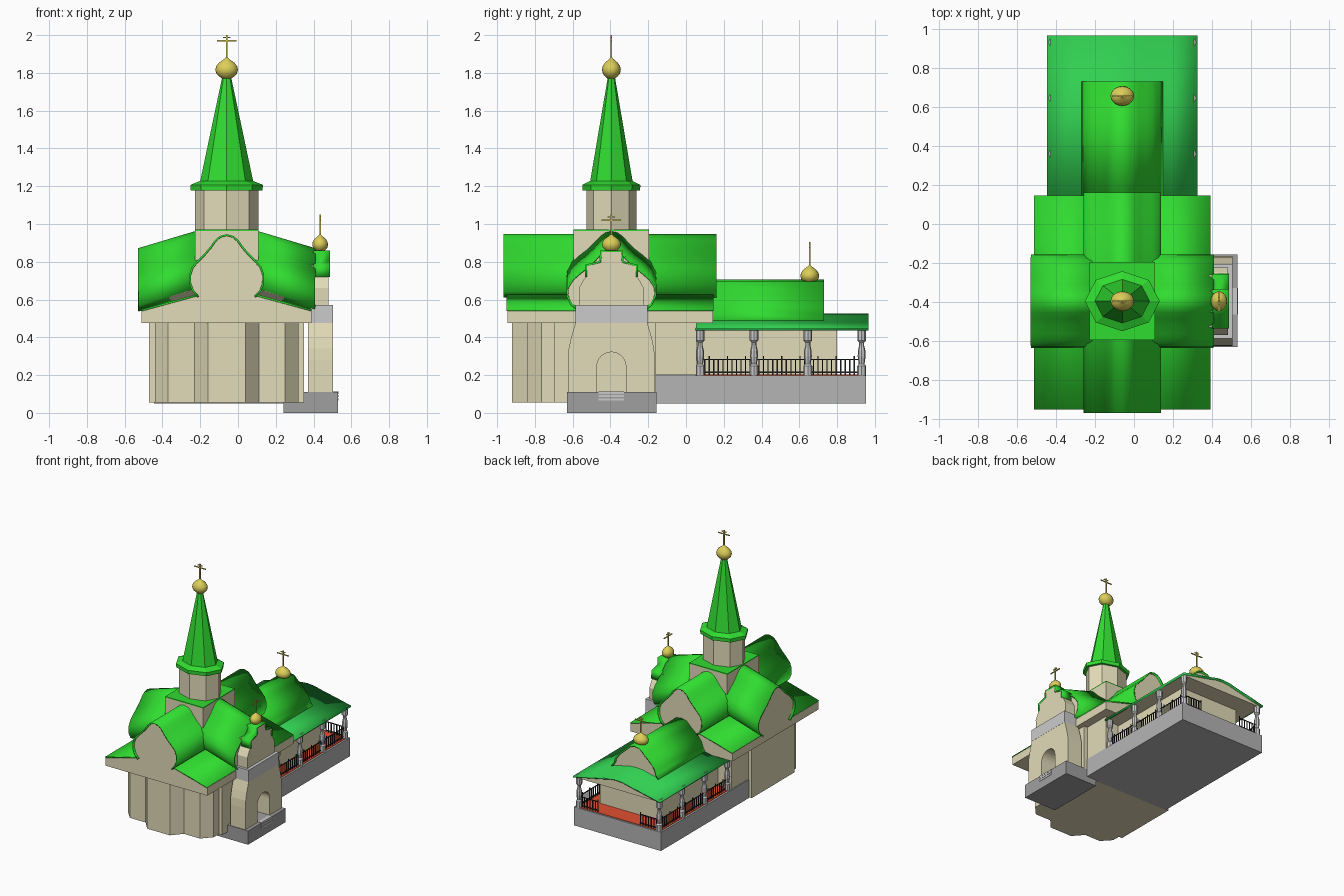
import bpy, bmesh, math
from mathutils import Vector, Matrix

if "Cube" in bpy.data.objects:
    bpy.data.objects.remove(bpy.data.objects["Cube"])

CX, CY = -0.06, -0.395   # tower axis


def mat(name, rgb):
    m = bpy.data.materials.new(name)
    m.diffuse_color = (*rgb, 1)
    m.use_nodes = True
    m.node_tree.nodes["Principled BSDF"].inputs["Base Color"].default_value = m.diffuse_color
    return m


GREEN = mat("roof_green", (0.03, 0.72, 0.03))
GREEN2 = mat("gallery_green", (0.03, 0.62, 0.08))
BEIGE = mat("wall_beige", (0.76, 0.71, 0.48))
GOLD = mat("gold", (0.72, 0.62, 0.10))
DARK = mat("dark_grey", (0.35, 0.35, 0.35))
STONE = mat("stone_grey", (0.46, 0.46, 0.46))
LIGHT = mat("light_grey", (0.65, 0.65, 0.67))
RED = mat("floor_red", (0.75, 0.08, 0.03))
BLACK = mat("iron_black", (0.02, 0.02, 0.02))


def finish(name, bm, material, smooth=False):
    bmesh.ops.recalc_face_normals(bm, faces=bm.faces)
    me = bpy.data.meshes.new(name)
    bm.to_mesh(me)
    bm.free()
    me.materials.append(material)
    ob = bpy.data.objects.new(name, me)
    bpy.context.collection.objects.link(ob)
    if smooth:
        bpy.context.view_layer.objects.active = ob
        ob.select_set(True)
        bpy.ops.object.shade_smooth_by_angle(angle=math.radians(40))
        ob.select_set(False)
    return ob


def place(axis, u, v, t):
    return {"X": (t, u, v), "Y": (u, t, v), "Z": (u, v, t)}[axis]


def prism(name, pts, axis, a, b, material, dz=0, sheet=0):
    """Extrude a 2D outline from a to b; sheet > 0 gives an open skin of that thickness."""
    bm = bmesh.new()
    ra = [bm.verts.new(place(axis, u, v, a)) for u, v in pts]
    rb = [bm.verts.new(Vector(place(axis, u, v, b)) + Vector((0, 0, dz))) for u, v in pts]
    n = len(pts)
    for i in range(n - 1 if sheet else n):
        j = (i + 1) % n
        bm.faces.new((ra[i], ra[j], rb[j], rb[i]))
    if not sheet:
        bm.faces.new(ra)
        bm.faces.new(rb)
    ob = finish(name, bm, material, bool(sheet))
    if sheet:
        mod = ob.modifiers.new("thickness", "SOLIDIFY")
        mod.thickness = sheet
        mod.offset = 0
    return ob


def mirrored(half, c):
    """Right half profile (bottom to top) -> full outline about c."""
    left = [(c - u, v) for u, v in half]
    right = [(c + u, v) for u, v in reversed(half) if u > 0]
    return left + right


def add_box(bm, x0, x1, y0, y1, z0, z1):
    m = Matrix.Translation(((x0 + x1) / 2, (y0 + y1) / 2, (z0 + z1) / 2)) @ Matrix.Diagonal((x1 - x0, y1 - y0, z1 - z0, 1))
    bmesh.ops.create_cube(bm, size=1, matrix=m)


def box(name, dims, material):
    bm = bmesh.new()
    add_box(bm, *dims)
    return finish(name, bm, material)


def lathe(name, prof, x, y, z, n, material, sx=1, sy=1, smooth=False):
    bm = bmesh.new()
    rings = [[bm.verts.new((x + sx * r * math.cos(2 * math.pi * i / n),
                            y + sy * r * math.sin(2 * math.pi * i / n), z + h)) for i in range(n)] for r, h in prof]
    for lo, hi in zip(rings, rings[1:]):
        for i in range(n):
            j = (i + 1) % n
            bm.faces.new((lo[i], lo[j], hi[j], hi[i]))
    bm.faces.new(rings[0])
    bm.faces.new(rings[-1])
    return finish(name, bm, material, smooth)


def cupola(name, x, y, z, sx, sy, h, top, along_x=True):
    """Onion dome with a cross; sx, sy are the radii."""
    prof = [(0.4, 0), (0.62, 0.08), (0.9, 0.22), (1, 0.4), (0.93, 0.56), (0.7, 0.72), (0.38, 0.84), (0.15, 0.93), (0.05, 1.0)]
    lathe(name + "_dome", [(r, t * h) for r, t in prof], x, y, z, 20, GOLD, sx, sy, True)
    bm = bmesh.new()
    w = 0.004
    add_box(bm, x - w, x + w, y - w, y + w, z + h * 0.9, top)
    for zb, l in ((top - 0.03, 0.052), (top - 0.012, 0.02)):
        lx, ly = (l, w) if along_x else (w, l)
        add_box(bm, x - lx, x + lx, y - ly, y + ly, zb - 0.003, zb + 0.003)
    finish(name + "_cross", bm, GOLD)


# main walls with the three faceted apses
plan = mirrored([(0.41, -0.16), (0.41, -0.70), (0.38, -0.70), (0.38, -0.765), (0.31, -0.84), (0.17, -0.84), (0.10, -0.92)], CX)
prism("main_walls", plan, "Z", 0.055, 0.478, BEIGE)
box("narthex_walls", (CX - 0.38, CX + 0.38, -0.17, 0.055, 0.2, 0.478), BEIGE)

# low pitched roof with beige gable ends
eave = [(0.45, 0.54), (0.15, 0.622)]
prism("roof_body", mirrored([(0.45, 0.475)] + eave, CX), "Y", -0.945, 0.142, BEIGE)
for s in (-1, 1):
    prism("low_roof", [(CX + s * u, v + 0.003) for u, v in eave], "Y", -0.95, 0.145, GREEN, sheet=0.01)

# long ogee barrel roof
ogee = [(0.15, 0.615), (0.178, 0.645), (0.193, 0.685), (0.194, 0.73), (0.18, 0.77), (0.15, 0.805),
        (0.115, 0.84), (0.085, 0.875), (0.06, 0.91), (0.035, 0.932), (0, 0.941)]
prism("long_barrel_gables", mirrored(ogee, CX), "Y", -0.952, 0.147, BEIGE)
prism("long_barrel_roof", mirrored(ogee, CX), "Y", -0.967, 0.162, GREEN, sheet=0.01)

# cross barrel roofs sloping down to each side
side = [(0.17, 0.54), (0.212, 0.572), (0.234, 0.62), (0.23, 0.665), (0.205, 0.705), (0.165, 0.74),
        (0.12, 0.775), (0.085, 0.81), (0.055, 0.842), (0.03, 0.86), (0, 0.867)]
for s in (-1, 1):
    prism("cross_barrel_gable", mirrored(side, CY), "X", CX + s * 0.452, CX + s * 0.14, BEIGE, dz=0.09)
    prism("cross_barrel_roof", mirrored(side, CY), "X", CX + s * 0.468, CX + s * 0.15, GREEN, dz=0.095, sheet=0.01)

# tower: square base, octagonal drum, tent roof
box("tower_base", (CX - 0.168, CX + 0.168, CY - 0.2, CY + 0.2, 0.6, 0.963), BEIGE)
box("tower_base_cap", (CX - 0.168, CX + 0.168, CY - 0.2, CY + 0.2, 0.963, 0.971), GREEN)
lathe("drum", [(0.168, 0.96), (0.168, 1.19)], CX, CY, 0, 8, BEIGE, 1, 0.79)
lathe("tent_roof", [(0.19, 1.178), (0.192, 1.207), (0.14, 1.228), (0.022, 1.785)], CX, CY, 0, 8, GREEN, 1, 0.8)
cupola("tower", CX, CY, 1.77, 0.06, 0.05, 0.115, 2.0)

# side porch: base, arched front, band and stepped headpiece
box("porch_base", (0.24, 0.53, -0.63, -0.155, 0, 0.11), DARK)
outer = [(0.23, 0.105), (0.23, 0.28), (0.226, 0.34), (0.213, 0.4), (0.19, 0.477)]
arch = [(0.077, 0.105)] + [(0.077 * math.cos(a), 0.245 + 0.077 * math.sin(a)) for a in [math.pi * i / 12 for i in range(13)]] + [(-0.077, 0.105)]
outline = [(CY - u, v) for u, v in outer] + [(CY + u, v) for u, v in reversed(outer)] + [(CY + u, v) for u, v in arch]
prism("porch_wall", outline, "X", 0.37, 0.503, BEIGE)
for i in range(3):
    box("porch_step", (0.5, 0.533 - i * 0.001, CY - 0.068, CY + 0.068, 0.065 + i * 0.018, 0.077 + i * 0.018), LIGHT)
box("porch_band", (0.385, 0.504, CY - 0.19, CY + 0.19, 0.475, 0.572), LIGHT)
head = [(0.17, 0.57), (0.172, 0.66), (0.15, 0.70), (0.135, 0.72), (0.135, 0.78), (0.06, 0.80), (0.055, 0.855)]
prism("porch_head", mirrored(head, CY), "X", 0.385, 0.48, BEIGE)
prism("porch_head_roof", mirrored(head[3:], CY), "X", 0.40, 0.486, GREEN, sheet=0.012)
cupola("porch", 0.435, CY, 0.853, 0.042, 0.05, 0.095, 1.05, along_x=False)

# gallery base, floor, inner room
box("gallery_base", (CX - 0.385, CX + 0.385, -0.165, 0.952, 0.05, 0.198), STONE)
box("gallery_floor", (CX - 0.37, CX + 0.37, 0.056, 0.94, 0.19, 0.202), RED)
box("gallery_room", (CX - 0.26, CX + 0.26, 0.05, 0.80, 0.2, 0.47), BEIGE)

# gallery roof and its barrel
low = [(0.385, 0.443), (0.255, 0.472), (0.13, 0.498), (0.06, 0.515), (0, 0.52)]
prism("gallery_ceiling", mirrored([(0.375, 0.436)] + low[1:], CX), "Y", 0.06, 0.95, BEIGE)
prism("gallery_roof", mirrored(low, CX), "Y", 0.05, 0.965, GREEN2, sheet=0.012)
barrel = [(0.205, 0.488), (0.185, 0.52), (0.175, 0.555), (0.15, 0.59), (0.12, 0.62), (0.08, 0.655), (0.045, 0.69), (0, 0.70)]
prism("gallery_barrel_gable", mirrored(barrel, CX), "Y", 0.1, 0.715, BEIGE)
prism("gallery_barrel_roof", mirrored(barrel, CX), "Y", 0.1, 0.73, GREEN, sheet=0.01)
cupola("gallery", CX, 0.655, 0.685, 0.06, 0.05, 0.1, 0.905)

# turned gallery posts
post = [(0.024, 0), (0.024, 0.05), (0.015, 0.06), (0.021, 0.1), (0.02, 0.13), (0.013, 0.16), (0.013, 0.175), (0.023, 0.185), (0.023, 0.255)]
ys = [0.075 + 0.285 * i for i in range(4)]
for s in (-1, 1):
    for y in ys:
        lathe("gallery_post", post, CX + s * 0.355, y, 0.198, 8, LIGHT)

# iron railings along both sides and beside the rear entrance
bm = bmesh.new()
w = 0.003
for s in (-1, 1):
    x = CX + s * 0.355
    for z in (0.215, 0.283):
        add_box(bm, x - w, x + w, ys[0], ys[-1], z - w, z + w)
        add_box(bm, min(x, x - s * 0.17), max(x, x - s * 0.17), 0.93 - w, 0.93 + w, z - w, z + w)
    for i in range(36):
        y = ys[0] + 0.024 * i
        t = 0.3 if i % 4 == 2 else 0.283
        add_box(bm, x - w, x + w, y - w, y + w, 0.2, t)
    for i in range(8):
        xx = x - s * 0.024 * i
        add_box(bm, xx - w, xx + w, 0.93 - w, 0.93 + w, 0.2, 0.283 + 0.017 * (i == 7))
finish("railings", bm, BLACK)
